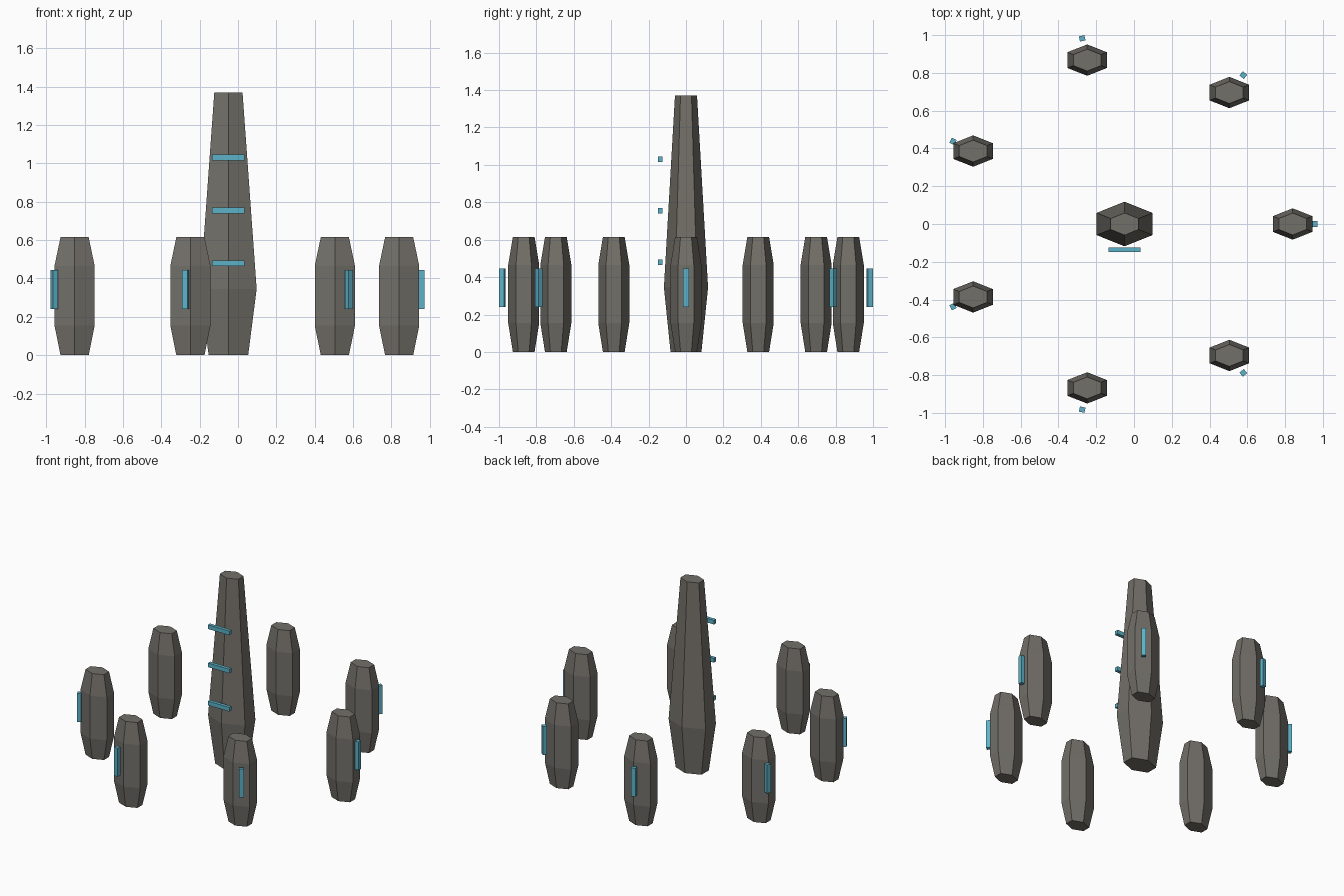
import bpy, bmesh, math
from mathutils import Matrix

cube = bpy.data.objects.get("Cube")
if cube:
    bpy.data.objects.remove(cube, do_unlink=True)

CENTRE_X = -0.05
COUNT = 7


def material(name, rgb):
    m = bpy.data.materials.new(name)
    m.use_nodes = True
    m.diffuse_color = (*rgb, 1)
    m.node_tree.nodes["Principled BSDF"].inputs["Base Color"].default_value = (*rgb, 1)
    return m


stone = material("grey stone", (0.17, 0.16, 0.14))
glow = material("cyan rune", (0.11, 0.45, 0.58))


def finish(name, bm, mat, location, turn=0):
    bmesh.ops.recalc_face_normals(bm, faces=bm.faces)
    mesh = bpy.data.meshes.new(name)
    bm.to_mesh(mesh)
    bm.free()
    mesh.materials.append(mat)
    ob = bpy.data.objects.new(name, mesh)
    ob.location = location
    ob.rotation_euler.z = turn
    bpy.context.collection.objects.link(ob)
    return ob


def monolith(name, x, y, rx, ry, profile):
    """Six-sided stone lofted through (height, width factor) rings."""
    bm = bmesh.new()
    rings = []
    for z, s in profile:
        angles = [math.radians(30 + 60 * i) for i in range(6)]
        rings.append([bm.verts.new((rx * s * math.cos(a), ry * s * math.sin(a), z))
                      for a in angles])
    for low, high in zip(rings, rings[1:]):
        for i in range(6):
            j = (i + 1) % 6
            bm.faces.new((low[i], low[j], high[j], high[i]))
    bm.faces.new(rings[0])
    bm.faces.new(rings[-1])
    return finish(name, bm, stone, (x, y, 0))


def bar(name, location, size, turn=0):
    bm = bmesh.new()
    bmesh.ops.create_cube(bm, size=1, matrix=Matrix.Diagonal((*size, 1)))
    return finish(name, bm, glow, location, turn)


# Tall central stone with three rune bars floating before it
monolith("central_stone", CENTRE_X, 0, 0.17, 0.118,
         [(0, 0.7), (0.345, 1), (1.37, 0.5)])
for i in range(3):
    bar(f"central_rune_{i + 1}", (CENTRE_X, -0.137, 0.48 + 0.275 * i), (0.17, 0.024, 0.03))

# Ring of smaller stones, each with an upright rune on its outer side
for i in range(COUNT):
    a = math.tau * i / COUNT
    c, s = math.cos(a), math.sin(a)
    monolith(f"ring_stone_{i + 1}", CENTRE_X + 0.89 * c, 0.89 * s, 0.121, 0.083,
             [(0, 0.7), (0.155, 1), (0.465, 1), (0.615, 0.7)])
    bar(f"ring_rune_{i + 1}", (CENTRE_X + 1.008 * c, 1.008 * s, 0.343),
        (0.028, 0.03, 0.205), a)
